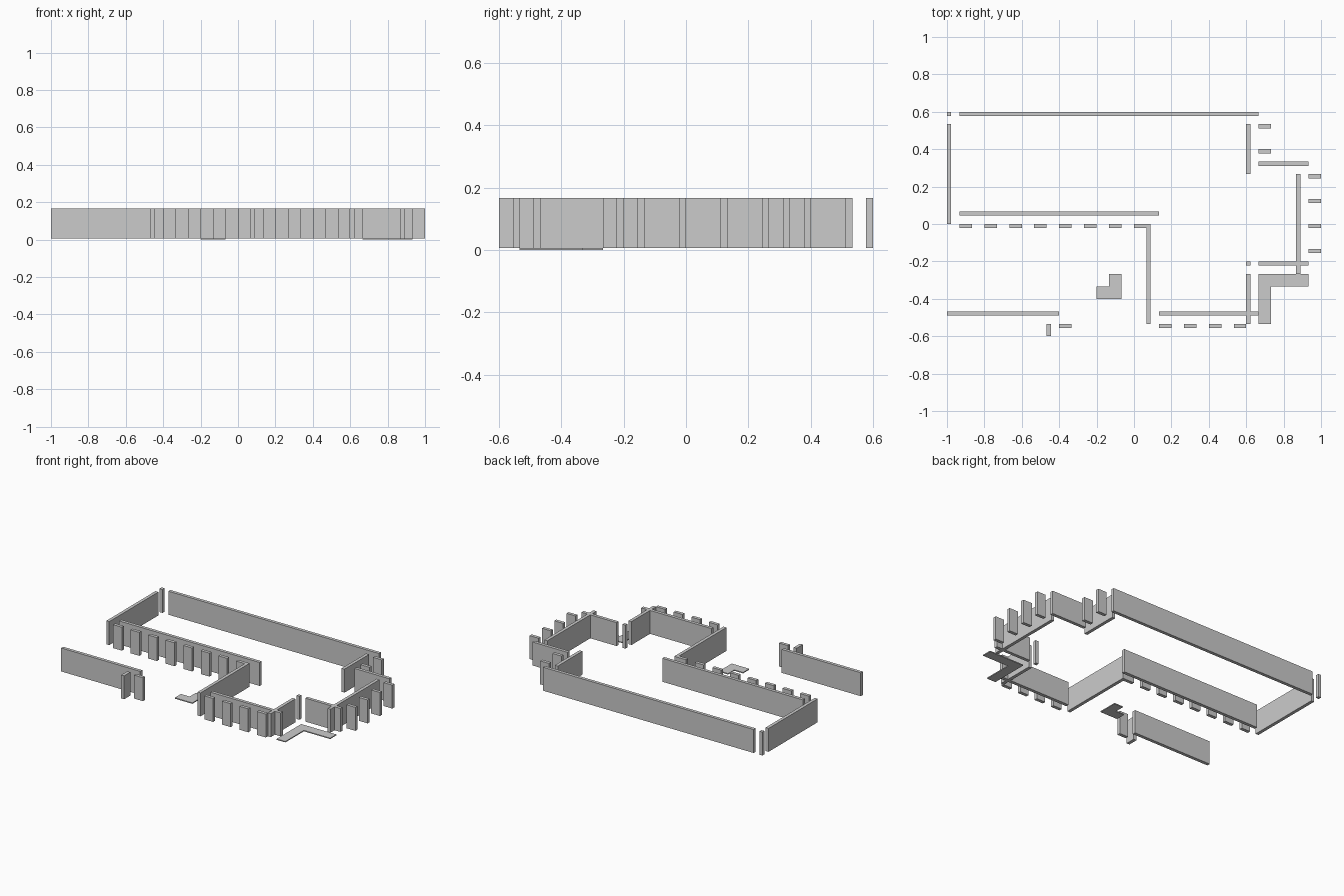
import bpy, bmesh

if "Cube" in bpy.data.objects:
    bpy.data.objects.remove(bpy.data.objects["Cube"])

U = 1 / 45            # plan module: every edge falls on this grid
Z0, Z1 = 0.0067, 0.1675  # slab top / wall foot, wall head


def prism(name, outline, z0, z1):
    """Extrude a plan outline (in modules) from z0 to z1."""
    bm = bmesh.new()
    face = bm.faces.new([bm.verts.new((x * U, y * U, z0)) for x, y in outline])
    ext = bmesh.ops.extrude_face_region(bm, geom=[face])
    top = [v for v in ext["geom"] if isinstance(v, bmesh.types.BMVert)]
    bmesh.ops.translate(bm, verts=top, vec=(0, 0, z1 - z0))
    bmesh.ops.recalc_face_normals(bm, faces=bm.faces)
    mesh = bpy.data.meshes.new(name)
    bm.to_mesh(mesh)
    bm.free()
    obj = bpy.data.objects.new(name, mesh)
    bpy.context.collection.objects.link(obj)


def block(name, x0, x1, y0, y1):
    prism(name, [(x0, y0), (x1, y0), (x1, y1), (x0, y1)], Z0, Z1)


def wall_x(name, x0, x1, y):
    """Wall along x, one module thick, back face at y."""
    block(name, x0, x1, y - 1, y)


def wall_y(name, x, y0, y1):
    """Wall along y, one module thick, left face at x."""
    block(name, x, x + 1, y0, y1)


# Long walls running left to right
wall_x("back_wall", -42, 30, 27)
wall_x("inner_wall", -42, 6, 3)
wall_x("back_right_wall", 30, 42, 15)
wall_x("front_right_wall", 30, 42, -9)
wall_x("front_left_wall", -45, -18, -21)
wall_x("front_wall", 6, 30, -21)

# Walls running front to back
wall_y("left_wall", -45, 0, 24)
wall_y("middle_wall", 3, -24, 0)
wall_y("back_step_wall", 27, 12, 24)
wall_y("right_wall", 39, -12, 12)
wall_y("front_step_wall", 27, -24, -12)
wall_y("front_left_stub", -21, -27, -24)

# Corner posts
wall_x("back_left_post", -45, -44, 27)
wall_x("front_right_post", 27, 28, -9)

# Rows of short wall panels
for i in range(8):
    wall_x(f"inner_panel_{i + 1}", -42 + 6 * i, -39 + 6 * i, 0)
for i in range(4):
    wall_x(f"front_panel_{i + 1}", 6 + 6 * i, 9 + 6 * i, -24)
    wall_x(f"right_panel_{i + 1}", 42, 45, 12 - 6 * i)
for i in range(2):
    wall_x(f"back_right_panel_{i + 1}", 30, 33, 24 - 6 * i)
wall_x("front_left_panel", -18, -15, -24)

# L-shaped floor slabs
prism("corner_floor", [(30, -24), (33, -24), (33, -15), (42, -15), (42, -12), (30, -12)], 0, Z0)
prism("small_floor", [(-9, -18), (-3, -18), (-3, -12), (-6, -12), (-6, -15), (-9, -15)], 0, Z0)
